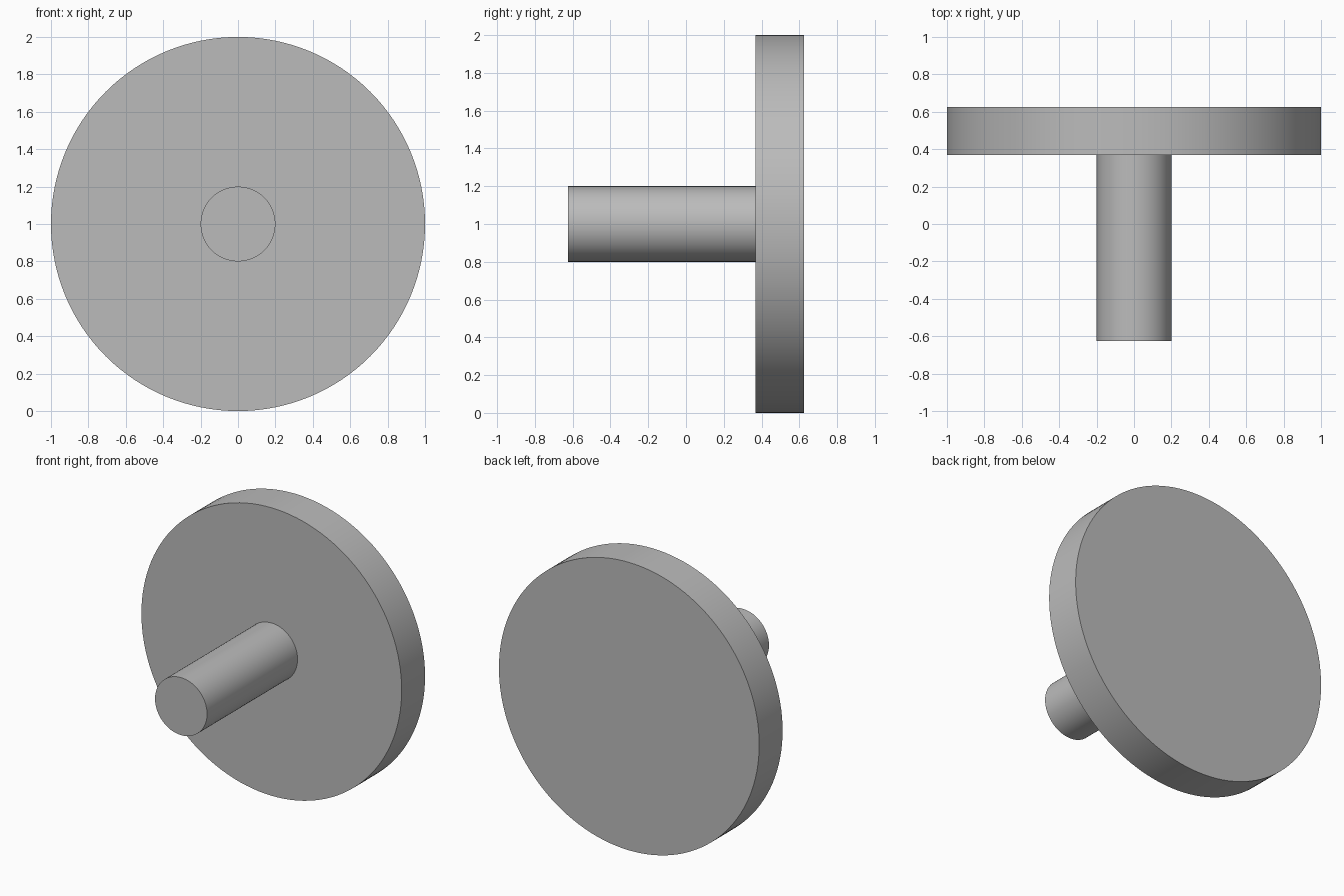
import bpy
import math

cube = bpy.data.objects.get("Cube")
if cube:
    bpy.data.objects.remove(cube, do_unlink=True)

# One plain grey for the whole model
grey = bpy.data.materials.new("plain grey")
grey.use_nodes = True
colour = (0.5, 0.5, 0.5, 1)
grey.diffuse_color = colour
grey.node_tree.nodes["Principled BSDF"].inputs["Base Color"].default_value = colour


def round_bar(name, radius, y_front, y_back, sides):
    """Cylinder lying along y, centred at height 1."""
    bpy.ops.mesh.primitive_cylinder_add(
        vertices=sides, radius=radius, depth=y_back - y_front,
        location=(0, (y_front + y_back) / 2, 1),
        rotation=(math.pi / 2, 0, 0))
    obj = bpy.context.object
    obj.name = name
    obj.data.materials.append(grey)
    bpy.ops.object.transform_apply(location=False, rotation=True, scale=False)
    bpy.ops.object.shade_smooth_by_angle(angle=math.radians(30))
    return obj


# Wide disc at the back, narrow shaft reaching forward
round_bar("disc", 1.0, 0.368, 0.625, 128)
round_bar("shaft", 0.2, -0.625, 0.368, 64)
